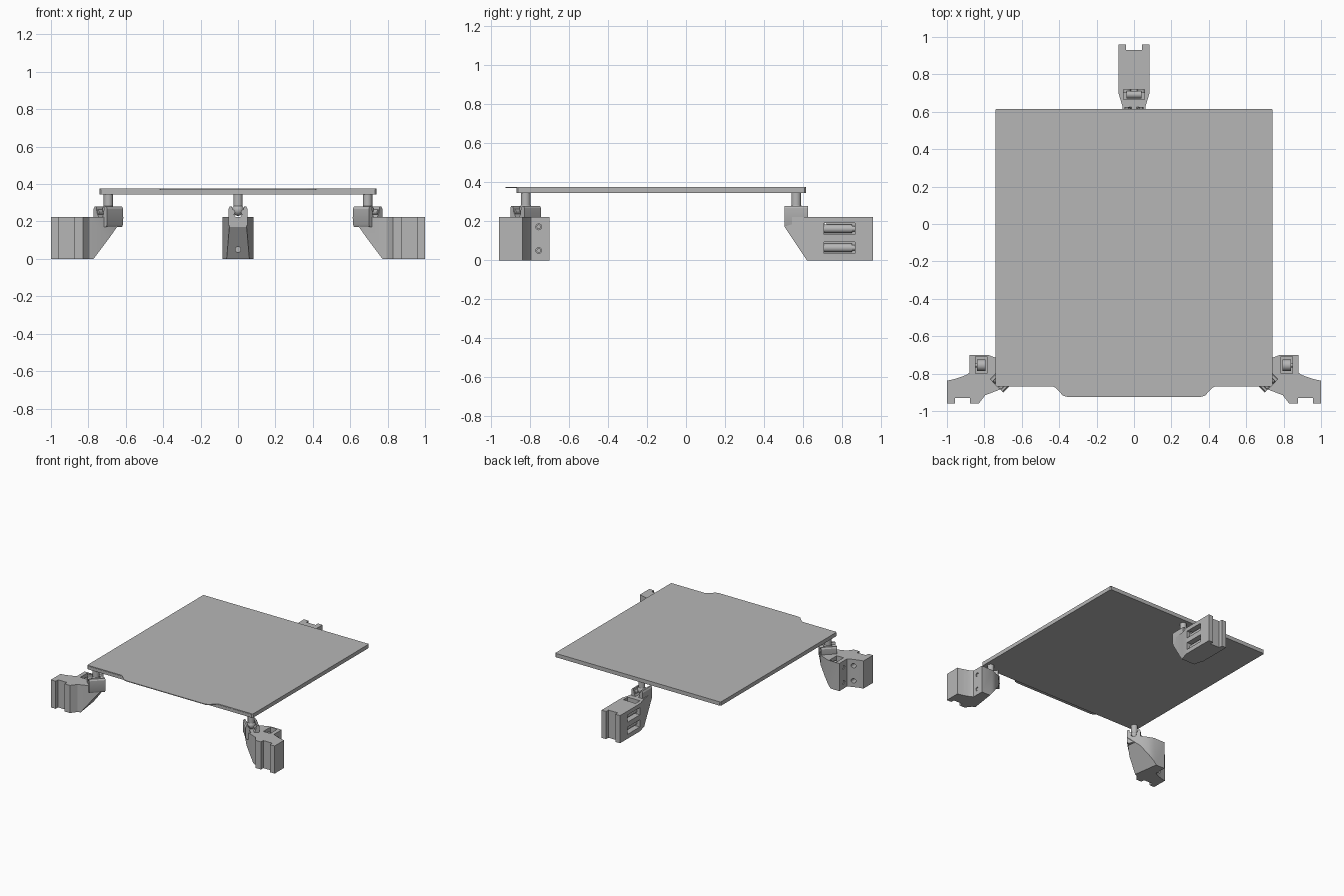
import bpy, bmesh, math
from mathutils import Vector, Matrix

if "Cube" in bpy.data.objects:
    bpy.data.objects.remove(bpy.data.objects["Cube"])

grey = bpy.data.materials.new("grey")
grey.diffuse_color = (0.47, 0.47, 0.47, 1)
grey.use_nodes = True
grey.node_tree.nodes["Principled BSDF"].inputs["Base Color"].default_value = grey.diffuse_color


def finish(name, bm, mat=None):
    if mat is not None:
        bm.transform(mat)
        if mat.determinant() < 0:
            bmesh.ops.reverse_faces(bm, faces=bm.faces[:])
    bmesh.ops.recalc_face_normals(bm, faces=bm.faces[:])
    me = bpy.data.meshes.new(name)
    bm.to_mesh(me)
    bm.free()
    me.materials.append(grey)
    ob = bpy.data.objects.new(name, me)
    bpy.context.collection.objects.link(ob)
    return ob


def prism(name, pts, z0, z1, mat=None, slant=None):
    """Extrude an outline upward, optionally sliced by a slanted plane (point, outward normal)."""
    bm = bmesh.new()
    f = bm.faces.new([bm.verts.new((x, y, z0)) for x, y in pts])
    r = bmesh.ops.extrude_face_region(bm, geom=[f])
    top = [v for v in r["geom"] if isinstance(v, bmesh.types.BMVert)]
    bmesh.ops.translate(bm, verts=top, vec=(0, 0, z1 - z0))
    bmesh.ops.recalc_face_normals(bm, faces=bm.faces[:])
    if slant:
        bmesh.ops.bisect_plane(bm, geom=bm.verts[:] + bm.edges[:] + bm.faces[:],
                               plane_co=slant[0], plane_no=slant[1], clear_outer=True)
        bmesh.ops.holes_fill(bm, edges=[e for e in bm.edges if e.is_boundary], sides=0)
    return finish(name, bm, mat)


def box(name, lo, hi, mat=None):
    return prism(name, [(lo[0], lo[1]), (hi[0], lo[1]), (hi[0], hi[1]), (lo[0], hi[1])],
                 lo[2], hi[2], mat)


def rod(name, a, b, r, mat=None, n=24):
    a, b = Vector(a), Vector(b)
    bm = bmesh.new()
    bmesh.ops.create_cone(bm, cap_ends=True, segments=n, radius1=r, radius2=r, depth=(b - a).length)
    bm.transform(Matrix.Translation((a + b) / 2) @ (b - a).to_track_quat('Z', 'Y').to_matrix().to_4x4())
    return finish(name, bm, mat)


def cut(ob, cutters):
    for c in cutters:
        m = ob.modifiers.new("cut", 'BOOLEAN')
        m.operation, m.solver, m.object = 'DIFFERENCE', 'EXACT', c
    bpy.context.view_layer.update()
    me = bpy.data.meshes.new_from_object(ob.evaluated_get(bpy.context.evaluated_depsgraph_get()))
    ob.modifiers.clear()
    ob.data = me
    for c in cutters:
        bpy.data.objects.remove(c)


def both(pts):
    """Complete a right-hand outline with its mirror image."""
    return pts + [(-x, y) for x, y in reversed(pts)]


# Bed plate with slightly rounded corners
c = 0.008
prism("bed_plate", both([(0.74 - c, -0.87), (0.74, -0.87 + c), (0.74, 0.615 - c), (0.74 - c, 0.615)]),
      0.345, 0.37)

# Thin removable sheet with front grip tab and two holes
sheet = prism("print_sheet", both([(0.355, -0.925), (0.38, -0.917), (0.42, -0.875), (0.435, -0.868),
                                   (0.735, -0.868), (0.74, -0.86), (0.74, 0.61), (0.735, 0.615)]),
              0.37, 0.376)
cut(sheet, [rod("hole", (s * 0.365, -0.902, 0.3), (s * 0.365, -0.902, 0.45), 0.012) for s in (-1, 1)])


# Ball joint: grooved saddle, two dowel pins, ball and post (local y runs towards the bed centre)
def joint(side, mat):
    profile = both([(0.012, 0.222), (0.026, 0.245), (0.032, 0.28), (0.044, 0.28),
                    (0.051, 0.268), (0.051, 0.185), (0.044, 0.17)])
    stand = Matrix(((1, 0, 0, 0), (0, 0, 1, 0), (0, 1, 0, 0), (0, 0, 0, 1)))
    prism(side + "_saddle", profile, -0.06, 0.06, mat @ stand)
    for s in (-1, 1):
        rod(side + "_dowel_pin", (s * 0.03, -0.055, 0.25), (s * 0.03, 0.055, 0.25), 0.014, mat)
    bm = bmesh.new()
    bmesh.ops.create_uvsphere(bm, u_segments=24, v_segments=14, radius=0.032)
    bmesh.ops.translate(bm, verts=bm.verts[:], vec=(0, 0, 0.262))
    finish(side + "_ball", bm, mat)
    rod(side + "_post", (0, 0, 0.262), (0, 0, 0.346), 0.025, mat)


# Rear mount: tapered block with slanted nose, notched back and bolt pockets
rear = prism("rear_bracket",
             both([(0.046, 0.505), (0.062, 0.63), (0.083, 0.70), (0.083, 0.96), (0.042, 0.96), (0.042, 0.93)]),
             0, 0.223, slant=((0, 0.62, 0), (0, -0.18, -0.12)))
cutters = [box("pocket", (-0.055, 0.665, 0.14), (0.055, 0.72, 0.3)),
           rod("nose_hole", (0, 0.5, 0.05), (0, 0.72, 0.05), 0.014)]
for z in (0.064, 0.162):
    for s in (-1, 1):
        xs = sorted((s * 0.03, s * 0.1))
        cutters.append(box("slot", (xs[0], 0.708, z - 0.029), (xs[1], 0.866, z + 0.029)))
cut(rear, cutters)
for z in (0.064, 0.162):
    for s in (-1, 1):
        rod("rear_bolt", (s * 0.038, 0.70, z), (s * 0.038, 0.85, z), 0.022)
        rod("rear_bolt_tip", (s * 0.05, 0.85, z), (s * 0.05, 0.87, z), 0.014)
rod("rear_pocket_bolt", (-0.04, 0.692, 0.18), (0.04, 0.692, 0.18), 0.02)
joint("rear", Matrix.Translation((0, 0.565, 0)))

# Front mounts: angled corner brackets, mirrored left and right
outline = [(1.0, -0.96), (1.0, -0.838), (0.955, -0.828), (0.92, -0.816), (0.895, -0.806), (0.88, -0.795),
           (0.88, -0.70), (0.78, -0.70), (0.74, -0.715), (0.683, -0.743), (0.613, -0.813),
           (0.69, -0.875), (0.795, -0.915), (0.83, -0.96), (0.877, -0.96), (0.877, -0.93),
           (0.957, -0.93), (0.957, -0.96)]
base_a, base_b, high = Vector((0.77, -0.92, 0)), Vector((0.80, -0.71, 0)), Vector((0.648, -0.778, 0.18))
normal = (base_b - base_a).cross(high - base_a)
if normal.z > 0:
    normal.negate()
for side, s in (("right", 1), ("left", -1)):
    flip = Matrix.Diagonal((s, 1, 1, 1))
    name = "front_" + side
    bracket = prism(name + "_bracket", outline, 0, 0.223, flip, slant=(base_a, normal))
    cutters = [box("pocket", (0.787, -0.80, 0.02), (0.848, -0.708, 0.3), flip),
               prism("corner", [(0.7, -0.69), (0.9, -0.69), (0.9, -0.72), (0.7, -0.72)], -0.05, 0.0, flip)]
    for z in (0.05, 0.172):
        cutters.append(rod("side_hole", (0.83, -0.755, z), (0.92, -0.755, z), 0.015, flip))
        cutters.append(rod("back_hole", (0.925, -0.87, z), (0.925, -0.75, z), 0.018, flip))
    cut(bracket, cutters)
    for z in (0.05, 0.172):
        rod(name + "_bolt_head", (0.795, -0.755, z), (0.84, -0.755, z), 0.03, flip)
        rod(name + "_bolt_shank", (0.84, -0.755, z), (0.875, -0.755, z), 0.011, flip)
    joint(name, flip @ Matrix.Translation((0.693, -0.822, 0)) @ Matrix.Rotation(math.radians(45), 4, 'Z'))

# Smooth the round parts while keeping sharp edges
bpy.ops.object.select_all(action='DESELECT')
for ob in bpy.context.scene.objects:
    ob.select_set(True)
bpy.context.view_layer.objects.active = sheet
bpy.ops.object.shade_smooth_by_angle(angle=math.radians(30))
